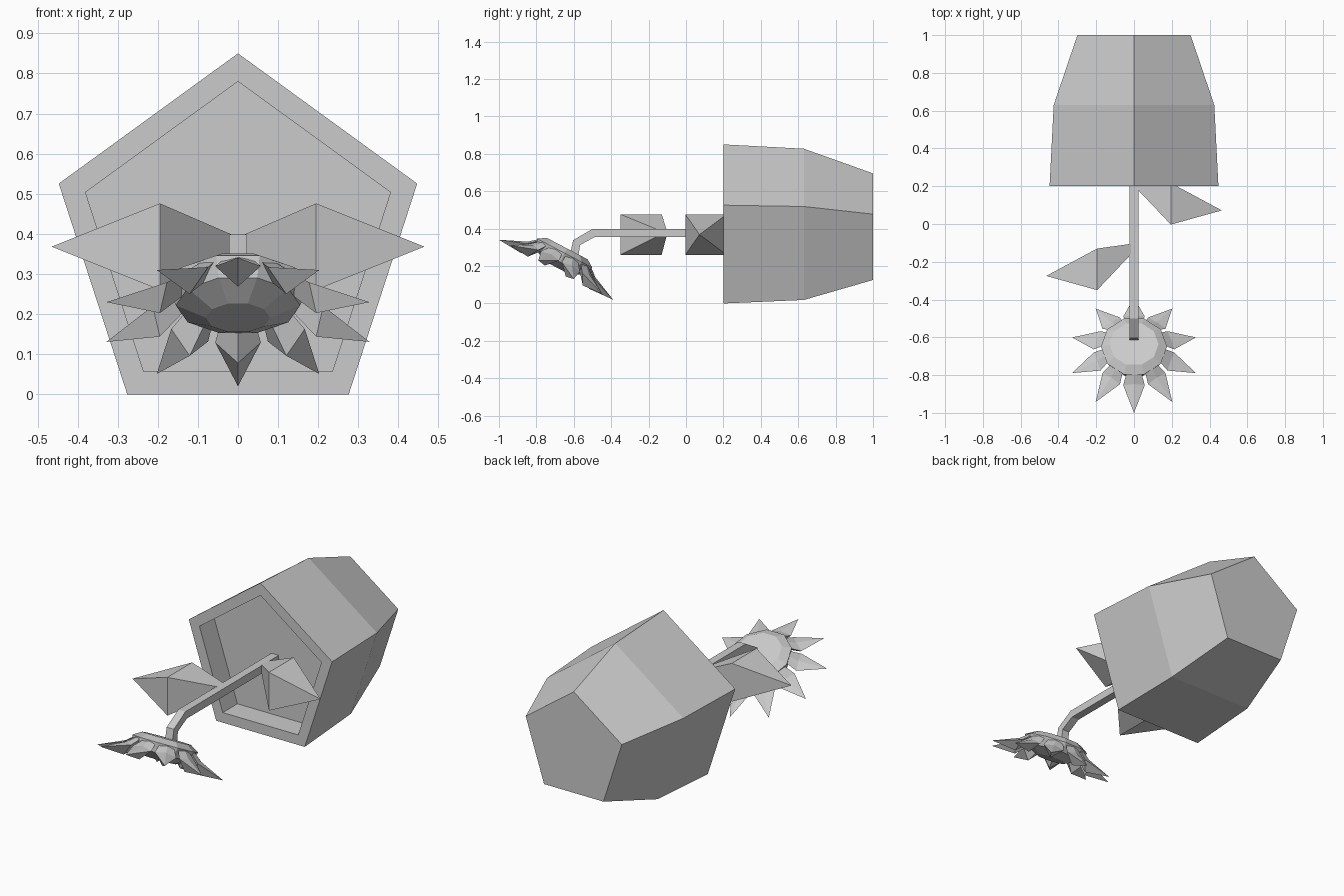
import bpy, bmesh, math
from mathutils import Vector, Matrix

if "Cube" in bpy.data.objects:
    bpy.data.objects.remove(bpy.data.objects["Cube"])


def loft(bm, rings):
    """Skin a list of closed rings, capping both ends; a one-point ring becomes a tip."""
    loops = [[bm.verts.new(p) for p in ring] for ring in rings]
    for a, b in zip(loops, loops[1:]):
        n = len(a)
        for i in range(n):
            j = (i + 1) % n
            if len(b) == 1:
                bm.faces.new((a[i], a[j], b[0]))
            else:
                bm.faces.new((a[i], a[j], b[j], b[i]))
    for end in (loops[0], loops[-1]):
        if len(end) > 2:
            bm.faces.new(end)


def finish(name, bm, matrix=None):
    bmesh.ops.recalc_face_normals(bm, faces=bm.faces[:])
    mesh = bpy.data.meshes.new(name)
    bm.to_mesh(mesh)
    bm.free()
    ob = bpy.data.objects.new(name, mesh)
    if matrix:
        ob.matrix_world = matrix
    bpy.context.collection.objects.link(ob)
    return ob


def polygon(sides, r, z, start=0.0):
    return [(r * math.cos(start + math.tau * i / sides),
             r * math.sin(start + math.tau * i / sides), z) for i in range(sides)]


# Pot: five-sided, lying on its side, with the soil face set back inside the rim
bm = bmesh.new()
pot_profile = [(0.315, 1.0), (0.447, 0.63), (0.47, 0.2), (0.40, 0.2), (0.40, 0.33)]
loft(bm, [[(x, y, 0.38 + z) for x, z, y in polygon(5, r, y, math.pi / 2)]
          for r, y in pot_profile])
finish("pot", bm)

# Stem: square section swept along a bent path
path = [Vector(p) for p in ((0, 0.34, 0.376), (0, -0.495, 0.376),
                            (0, -0.585, 0.325), (0, -0.597, 0.26))]
h = 0.0225
rings = []
for i, p in enumerate(path):
    a = (p - path[max(i - 1, 0)]).normalized()
    b = (path[min(i + 1, len(path) - 1)] - p).normalized()
    side = (a + b).normalized().cross(Vector((1, 0, 0)))
    rings.append([p + Vector((sx * h, 0, 0)) + side * sz * h
                  for sx, sz in ((-1, -1), (1, -1), (1, 1), (-1, 1))])
bm = bmesh.new()
loft(bm, rings)
finish("stem", bm)


# Leaves: small base, square middle, pointed tip
def square(x, y0, y1, z0, z1):
    return [(x, y0, z0), (x, y1, z0), (x, y1, z1), (x, y0, z1)]


for name, s, dy in (("left_leaf", -1, 0.0), ("right_leaf", 1, 0.347)):
    bm = bmesh.new()
    loft(bm, [square(s * 0.015, -0.16 + dy, -0.105 + dy, 0.355, 0.398),
              square(s * 0.195, -0.35 + dy, -0.13 + dy, 0.26, 0.476),
              [(s * 0.465, -0.275 + dy, 0.368)]])
    finish(name, bm)

# Flower head frame: local +z points to the back of the bloom
head = Matrix.Translation((0, -0.695, 0.18)) @ Matrix.Rotation(-math.radians(27.7), 4, 'X')

# Flower centre: domed ten-sided disc
bm = bmesh.new()
loft(bm, [polygon(10, r, z) for r, z in
          ((0.08, 0.012), (0.155, 0.047), (0.175, 0.10), (0.13, 0.128))])
finish("flower_centre", bm, head)

# Petals: flat folded back, ridged front, ten around the centre
bm = bmesh.new()
for k in range(10):
    turn = Matrix.Rotation(math.radians(18 + 36 * k), 4, 'Z')
    sections = [[(0.145, -0.036, 0.10), (0.145, 0.036, 0.10), (0.145, 0, 0.05)],
                [(0.205, -0.057, 0.05), (0.205, 0.057, 0.05), (0.205, 0, -0.008)],
                [(0.345, 0, 0)]]
    # slight back ridge keeps the bloom thick along each petal
    sections = [[s[0], (s[0][0], 0, s[0][2] + 0.012), s[1], s[2]] if len(s) == 3 else s
                for s in sections]
    loft(bm, [[turn @ Vector(p) for p in s] for s in sections])
finish("petals", bm, head)
